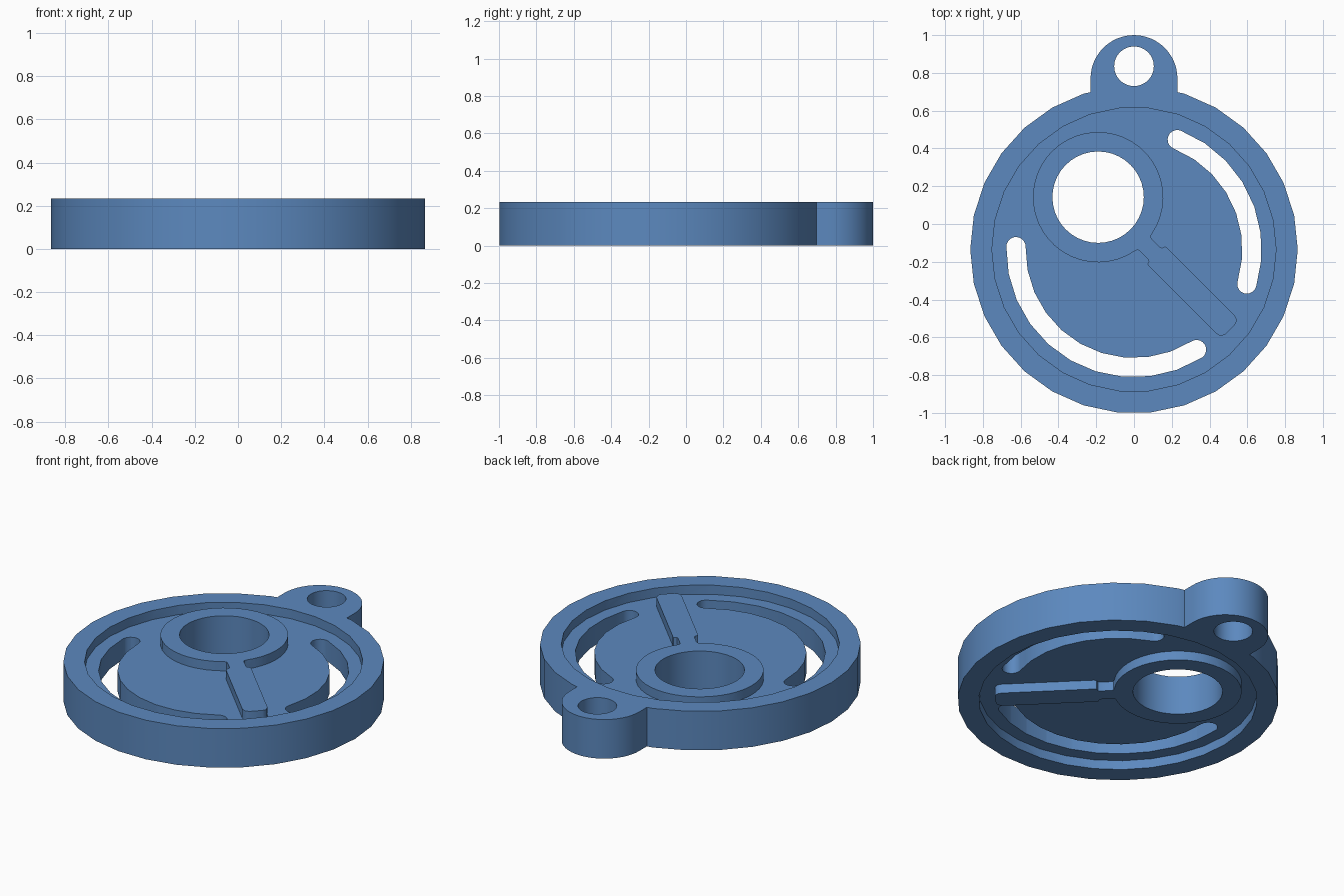
import bpy, bmesh
from math import sin, cos, radians, pi
from mathutils import Vector

if "Cube" in bpy.data.objects:
    bpy.data.objects.remove(bpy.data.objects["Cube"])

HEIGHT = 0.233
POCKET = 0.055          # recess depth on each face
HUB = (0.0, -0.135)     # centre of the round plate
BORE = (-0.19, 0.142)   # centre of the off-centre boss

blue = bpy.data.materials.new("steel_blue")
blue.diffuse_color = (0.107, 0.25, 0.52, 1)
blue.use_nodes = True
blue.node_tree.nodes["Principled BSDF"].inputs["Base Color"].default_value = blue.diffuse_color


def arc(center, r, a0, a1, n):
    """Points along an arc, both ends included."""
    return [(center[0] + r * cos(radians(a0 + (a1 - a0) * i / n)),
             center[1] + r * sin(radians(a0 + (a1 - a0) * i / n))) for i in range(n + 1)]


def circle(center, r, n):
    return arc(center, r, 0, 360, n)[:-1]


def slot(a0, a1, n, r=0.625, w=0.051):
    """Curved slot with round ends, following the plate's centre."""
    end0, end1 = arc(HUB, r, a0, a1, 1)
    return (arc(HUB, r + w, a0, a1, n) + arc(end1, w, a1, a1 + 180, 10)[1:-1]
            + arc(HUB, r - w, a1, a0, n) + arc(end0, w, a0 + 180, a0 + 360, 10)[1:-1])


def prism(name, loops, z0, z1):
    """Flat outline with holes, extruded to a solid."""
    bm = bmesh.new()
    for pts in loops:
        vs = [bm.verts.new((x, y, z0)) for x, y in pts]
        for a, b in zip(vs, vs[1:] + vs[:1]):
            bm.edges.new((a, b))
    bmesh.ops.triangle_fill(bm, edges=bm.edges[:], use_beauty=True)
    ext = bmesh.ops.extrude_face_region(bm, geom=bm.faces[:], use_keep_orig=True)
    top = [v for v in ext["geom"] if isinstance(v, bmesh.types.BMVert)]
    bmesh.ops.translate(bm, verts=top, vec=(0, 0, z1 - z0))
    bmesh.ops.recalc_face_normals(bm, faces=bm.faces[:])
    mesh = bpy.data.meshes.new(name)
    bm.to_mesh(mesh)
    bm.free()
    obj = bpy.data.objects.new(name, mesh)
    bpy.context.collection.objects.link(obj)
    mesh.materials.append(blue)
    return obj


# Plate outline: 30-sided disc with a rounded lug at the back
outline = (arc((0, 0.77), 0.23, 0, 180, 24) + [(-0.23, 0.698)]
           + arc(HUB, 0.867, 108, 432, 27) + [(0.23, 0.698)])
lug_hole = circle((0, 0.835), 0.105, 32)
bore = circle(BORE, 0.242, 40)
plate = prism("cover_plate", [outline, lug_hole, bore, slot(-17, 68.5, 7), slot(178.6, 302, 10)],
              0, HEIGHT)

# Raised island left inside the recess: boss, narrow neck and bar
half = [(0.345, 0.049), (0.355, 0.045), (0.42, 0.045), (0.43, 0.05), (0.435, 0.066),
        (0.45, 0.069), (0.95, 0.069), (0.97, 0.064), (0.984, 0.052), (0.99, 0.035)]
local = ([(p, -q) for p, q in half] + [(p, q) for p, q in reversed(half)]
         + arc((0, 0), 0.345, 10, 350, 40))
s = cos(pi / 4)
island = [(BORE[0] + s * (p + q), BORE[1] + s * (q - p)) for p, q in local]
recess = circle(HUB, 0.752, 30)

# Cut the recess into both faces
for side, z0, z1 in (("top", HEIGHT - POCKET, HEIGHT + 0.1), ("bottom", -0.1, POCKET)):
    cutter = prism(side + "_recess_cutter", [recess, island], z0, z1)
    cutter.hide_render = True
    mod = plate.modifiers.new(side + "_recess", "BOOLEAN")
    mod.operation = "DIFFERENCE"
    mod.solver = "EXACT"
    mod.object = cutter
    bpy.context.view_layer.objects.active = plate
    bpy.ops.object.modifier_apply(modifier=mod.name)
    bpy.data.objects.remove(cutter)

# Smooth the curved walls, keep the rims crisp
bpy.ops.object.select_all(action="DESELECT")
plate.select_set(True)
bpy.context.view_layer.objects.active = plate
bpy.ops.object.shade_smooth_by_angle(angle=radians(30))
